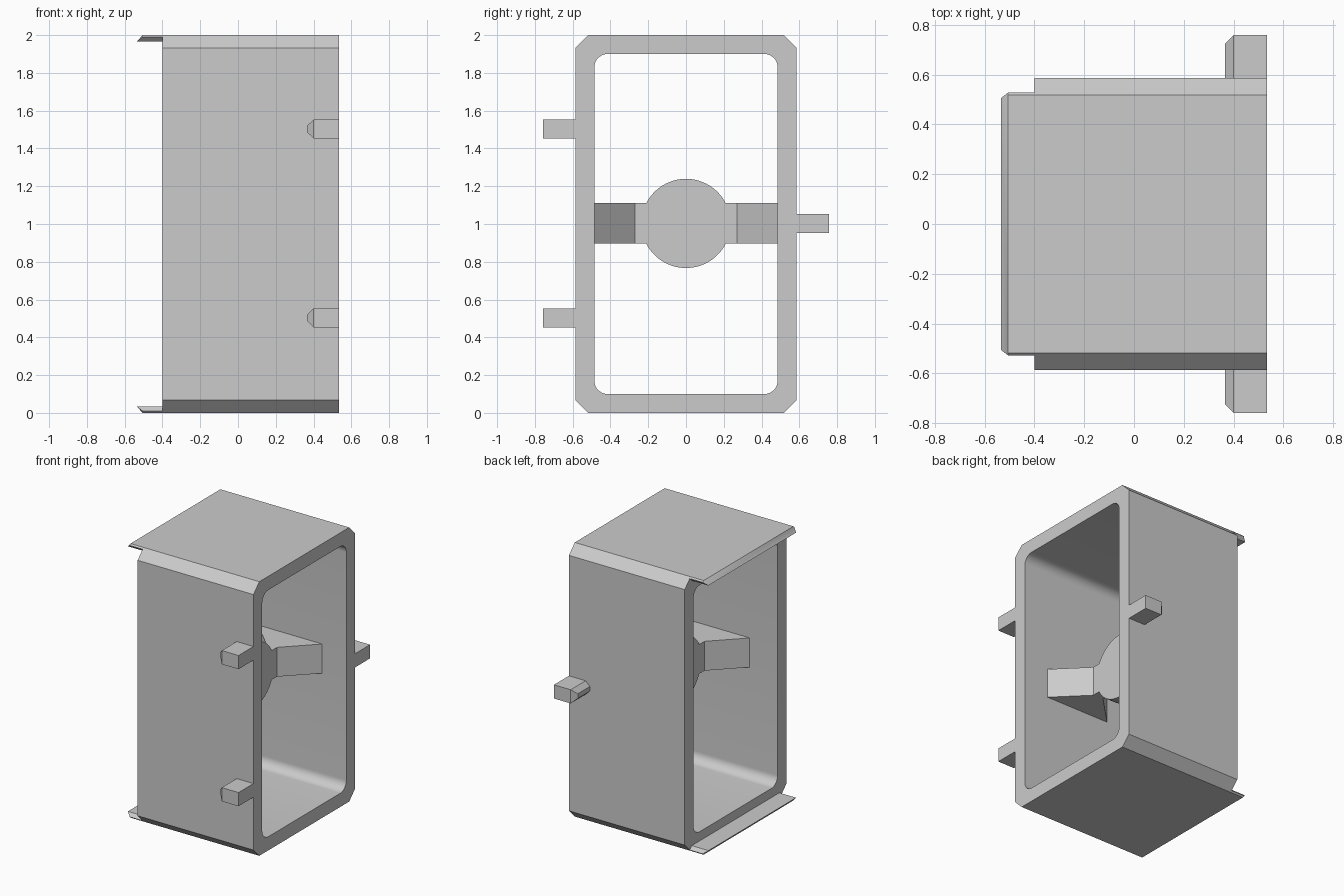
import bpy
import bmesh
from math import sin, cos, radians, asin, degrees

old = bpy.data.objects.get("Cube")
if old:
    bpy.data.objects.remove(old, do_unlink=True)

grey = bpy.data.materials.new("plain grey")
grey.use_nodes = True
colour = (0.6, 0.6, 0.6, 1)
grey.diffuse_color = colour
grey.node_tree.nodes["Principled BSDF"].inputs["Base Color"].default_value = colour


def finish(name, bm):
    bmesh.ops.recalc_face_normals(bm, faces=bm.faces[:])
    mesh = bpy.data.meshes.new(name)
    bm.to_mesh(mesh)
    bm.free()
    mesh.materials.append(grey)
    obj = bpy.data.objects.new(name, mesh)
    bpy.context.collection.objects.link(obj)
    bpy.ops.object.select_all(action='DESELECT')
    obj.select_set(True)
    bpy.context.view_layer.objects.active = obj
    bpy.ops.object.shade_smooth_by_angle(angle=radians(30))
    return obj


def extrude_x(name, loops, x0, x1):
    """Fill closed (y, z) loops, holes included, and extrude along x."""
    bm = bmesh.new()
    for loop in loops:
        vs = [bm.verts.new((x0, y, z)) for y, z in loop]
        for a, b in zip(vs, vs[1:] + vs[:1]):
            bm.edges.new((a, b))
    bmesh.ops.triangle_fill(bm, edges=bm.edges[:], use_beauty=True, normal=(1, 0, 0))
    new = bmesh.ops.extrude_face_region(bm, geom=bm.faces[:])["geom"]
    verts = [v for v in new if isinstance(v, bmesh.types.BMVert)]
    bmesh.ops.translate(bm, verts=verts, vec=(x1 - x0, 0, 0))
    return finish(name, bm)


def hull(name, points):
    """Convex solid around a few corner points."""
    bm = bmesh.new()
    for p in points:
        bm.verts.new(p)
    bmesh.ops.convex_hull(bm, input=bm.verts[:])
    bmesh.ops.dissolve_limit(bm, angle_limit=radians(1), verts=bm.verts[:], edges=bm.edges[:])
    return finish(name, bm)


def arc(cy, cz, r, start, end, steps):
    angles = [radians(start + (end - start) * i / steps) for i in range(steps + 1)]
    return [(cy + r * cos(a), cz + r * sin(a)) for a in angles]


def corner_loop(half_w, half_h, r, steps):
    """Rectangle with cut (one step) or rounded corners, centred at z = 1."""
    pts = []
    for i, (sy, sz) in enumerate([(1, 1), (-1, 1), (-1, -1), (1, -1)]):
        pts += arc(sy * (half_w - r), 1 + sz * (half_h - r), r, 90 * i, 90 * i + 90, steps)
    return pts


# Rectangular sleeve: chamfered outside, rounded inside
BACK, FRONT = -0.40, 0.535
extrude_x("sleeve", [corner_loop(0.586, 1.0, 0.068, 1),
                     corner_loop(0.485, 0.9, 0.07, 10)], BACK, FRONT)

# Knife-edged lips continuing the top and bottom walls
for name, mid in (("top_lip", 1), ("bottom_lip", -1)):
    pts = []
    for s in (1, -1):
        for y, h in ((0.518, 1.0), (0.528, 0.99), (0.505, 0.967)):
            pts += [(x, s * y, 1 + mid * h) for x in (BACK, -0.505)]
        pts.append((-0.535, s * 0.505, 1 + mid * 0.967))
    hull(name, pts)

# Round hub with short flat stubs
HUB_Z, HUB_R, ARM_H, STUB, WALL = 1.003, 0.236, 0.107, 0.27, 0.485
HUB_X = (0.04, 0.125)
ARM_X = (-0.175, 0.34)
a = degrees(asin(ARM_H / HUB_R))
outline = arc(0, HUB_Z, HUB_R, a, 180 - a, 32)
outline += [(-STUB, HUB_Z + ARM_H), (-STUB, HUB_Z - ARM_H)]
outline += arc(0, HUB_Z, HUB_R, 180 + a, 360 - a, 32)
outline += [(STUB, HUB_Z - ARM_H), (STUB, HUB_Z + ARM_H)]
extrude_x("hub", [outline], *HUB_X)

# Arms flaring from the hub to the side walls
for name, s in (("back_arm", 1), ("front_arm", -1)):
    hull(name, [(x, s * y, HUB_Z + h) for h in (ARM_H, -ARM_H)
                for y, xs in ((STUB, HUB_X), (WALL, ARM_X)) for x in xs])

# Outer pegs with a bevelled inner end
for name, s, z in (("front_upper_peg", -1, 1.503), ("front_lower_peg", -1, 0.503),
                   ("back_peg", 1, 1.003)):
    pts = []
    for x, y, h in ((FRONT, 0.758, 0.05), (0.40, 0.758, 0.05), (0.366, 0.725, 0.017)):
        pts += [(x, s * yy, z + hh) for yy in (0.585, y) for hh in (h, -h)]
    hull(name, pts)
